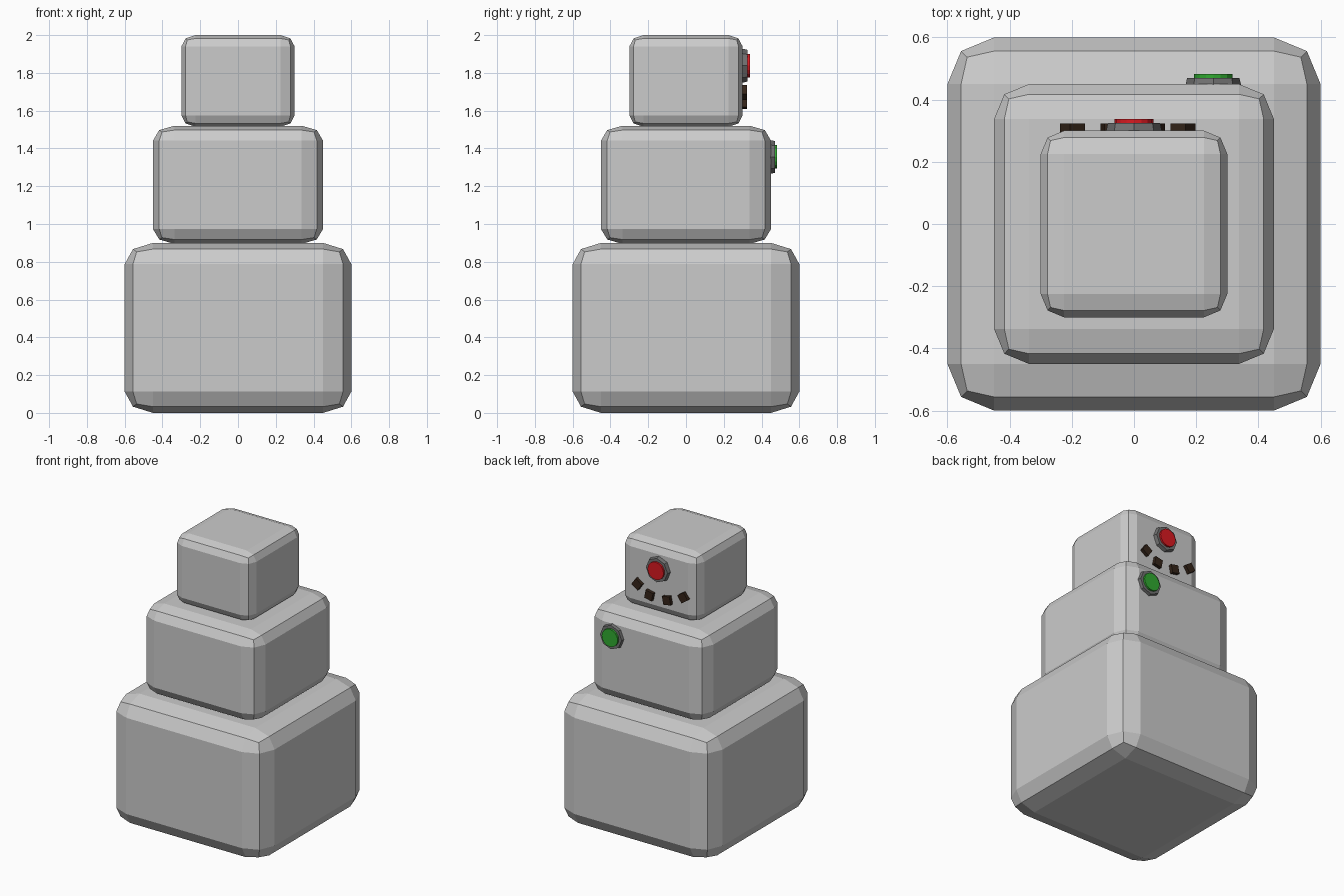
import bpy, bmesh
from math import pi, radians
from mathutils import Matrix

if "Cube" in bpy.data.objects:
    bpy.data.objects.remove(bpy.data.objects["Cube"])


def material(name, rgb):
    m = bpy.data.materials.new(name)
    m.diffuse_color = (*rgb, 1)
    m.use_nodes = True
    m.node_tree.nodes["Principled BSDF"].inputs["Base Color"].default_value = m.diffuse_color
    return m


def finish(bm, name, mat=None):
    me = bpy.data.meshes.new(name)
    bm.to_mesh(me)
    bm.free()
    ob = bpy.data.objects.new(name, me)
    bpy.context.collection.objects.link(ob)
    if mat:
        me.materials.append(mat)
    return ob


def rounded_block(name, width, z0, z1):
    # two-step bevelled unit cube, stretched to size
    bm = bmesh.new()
    bmesh.ops.create_cube(bm, size=1)
    bmesh.ops.bevel(bm, geom=bm.edges[:], offset=0.125, segments=2,
                    profile=0.5, affect='EDGES')
    bm.transform(Matrix.Translation((0, 0, (z0 + z1) / 2)) @
                 Matrix.Diagonal((width, width, z1 - z0, 1)))
    return finish(bm, name)


def disc(name, x, z, y0, y1, r0, r1, sides, mat):
    # short cylinder whose axis points to +y
    bm = bmesh.new()
    bmesh.ops.create_cone(bm, cap_ends=True, segments=sides, radius1=r0,
                          radius2=r1, depth=y1 - y0)
    bm.transform(Matrix.Translation((x, (y0 + y1) / 2, z)) @
                 Matrix.Rotation(-pi / 2, 4, 'X'))
    return finish(bm, name, mat)


red = material("red", (0.7, 0.01, 0.015))
green = material("green", (0.03, 0.4, 0.03))
coal = material("coal_brown", (0.035, 0.018, 0.01))
steel = material("dark_grey", (0.17, 0.17, 0.17))

# stacked body
rounded_block("lower_body", 1.2, 0.0, 0.9)
rounded_block("middle_body", 0.9, 0.895, 1.52)
rounded_block("head", 0.6, 1.515, 2.0)

# octagonal bezels with raised round buttons
for label, x, z, y, mat in (("nose", 0, 1.838, 0.30, red),
                            ("chest", 0.255, 1.355, 0.445, green)):
    disc(label + "_bezel", x, z, y - 0.01, y + 0.025, 0.092, 0.084, 8, steel)
    disc(label + "_button", x, z, y, y + 0.038, 0.062, 0.062, 16, mat)

# mouth pieces: small tilted blocks along a smile
for i, (x, z, tilt) in enumerate(((-0.198, 1.696, 35), (-0.073, 1.642, 12),
                                  (0.065, 1.642, -12), (0.158, 1.696, -35))):
    bm = bmesh.new()
    bmesh.ops.create_cube(bm, size=1)
    bm.transform(Matrix.Translation((x, 0.306, z)) @
                 Matrix.Rotation(radians(tilt), 4, 'Y') @
                 Matrix.Diagonal((0.058, 0.034, 0.058, 1)))
    finish(bm, f"mouth_piece_{i + 1}", coal)
